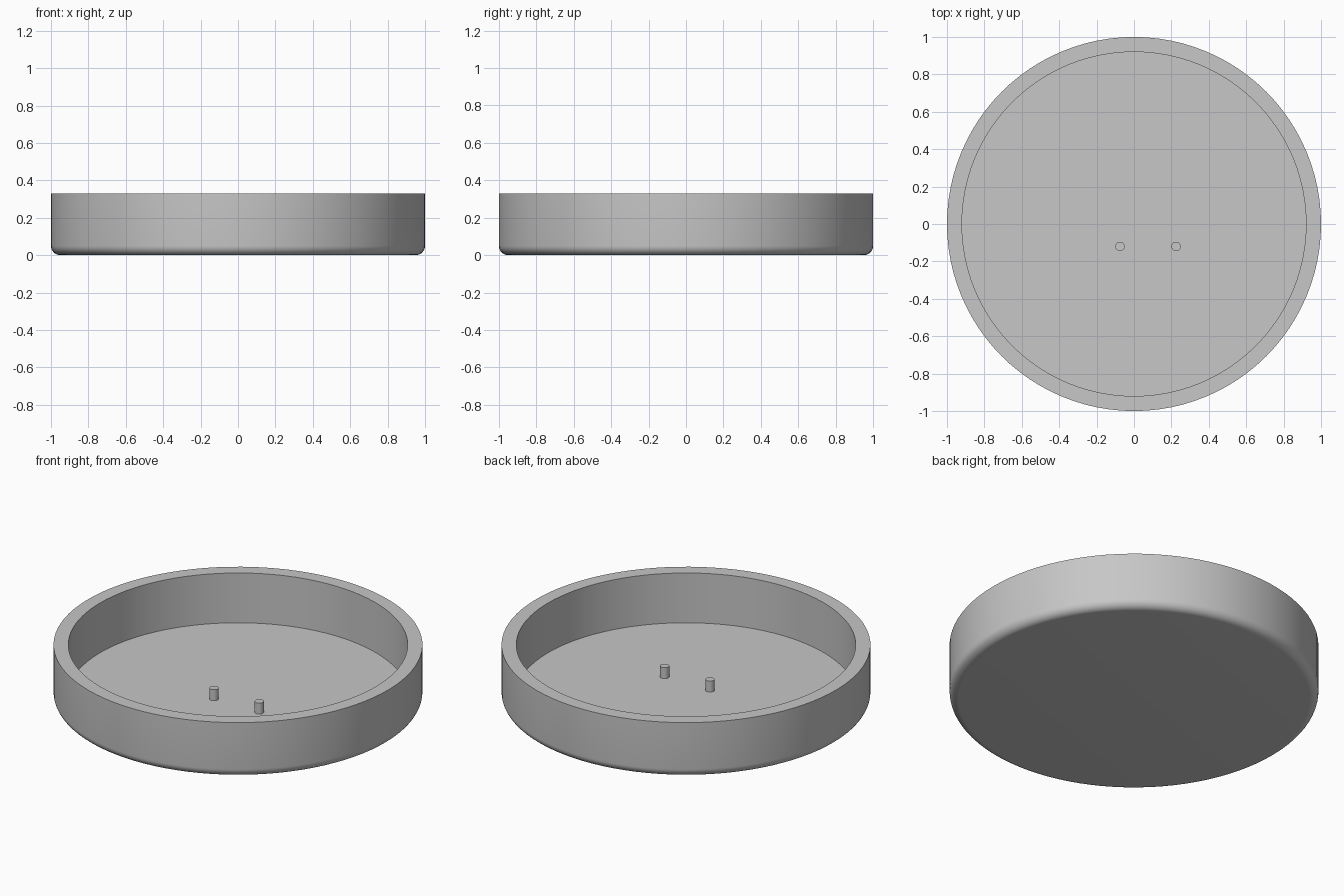
import bpy, bmesh, math

if "Cube" in bpy.data.objects:
    bpy.data.objects.remove(bpy.data.objects["Cube"])

SEGMENTS = 96
HEIGHT, FLOOR, INNER, FILLET = 0.33, 0.032, 0.92, 0.05

grey = bpy.data.materials.new("plain grey")
grey.diffuse_color = (0.57, 0.57, 0.57, 1)
grey.use_nodes = True
grey.node_tree.nodes["Principled BSDF"].inputs["Base Color"].default_value = grey.diffuse_color


def lathe(name, profile, x=0, y=0):
    """Revolve (radius, height) points about z; end points on the axis close it."""
    bm = bmesh.new()
    verts = [bm.verts.new((r, 0, z)) for r, z in profile]
    edges = [bm.edges.new(pair) for pair in zip(verts, verts[1:])]
    bmesh.ops.spin(bm, geom=verts + edges, axis=(0, 0, 1), cent=(0, 0, 0),
                   angle=math.tau, steps=SEGMENTS if profile[1][0] > 0.5 else 32)
    bmesh.ops.remove_doubles(bm, verts=bm.verts, dist=1e-5)
    bmesh.ops.recalc_face_normals(bm, faces=bm.faces)
    mesh = bpy.data.meshes.new(name)
    bm.to_mesh(mesh)
    bm.free()
    mesh.materials.append(grey)
    obj = bpy.data.objects.new(name, mesh)
    obj.location = (x, y, 0)
    bpy.context.collection.objects.link(obj)
    bpy.ops.object.select_all(action='DESELECT')
    obj.select_set(True)
    bpy.context.view_layer.objects.active = obj
    bpy.ops.object.shade_smooth_by_angle(angle=math.radians(35))
    return obj


# Round tray: flat base, rounded lower edge, straight wall, flat rim, recessed floor
arc = [(1 - FILLET + FILLET * math.sin(a), FILLET - FILLET * math.cos(a))
       for a in (i * math.pi / 16 for i in range(9))]
lathe("tray", [(0, 0)] + arc + [(1, HEIGHT), (INNER, HEIGHT), (INNER, FLOOR), (0, FLOOR)])

# Two small pegs standing on the floor
PEG_R, PEG_TOP = 0.025, FLOOR + 0.066
for name, x in (("left_peg", -0.075), ("right_peg", 0.225)):
    lathe(name, [(0, FLOOR), (PEG_R, FLOOR), (PEG_R, PEG_TOP), (0, PEG_TOP)], x, -0.12)
